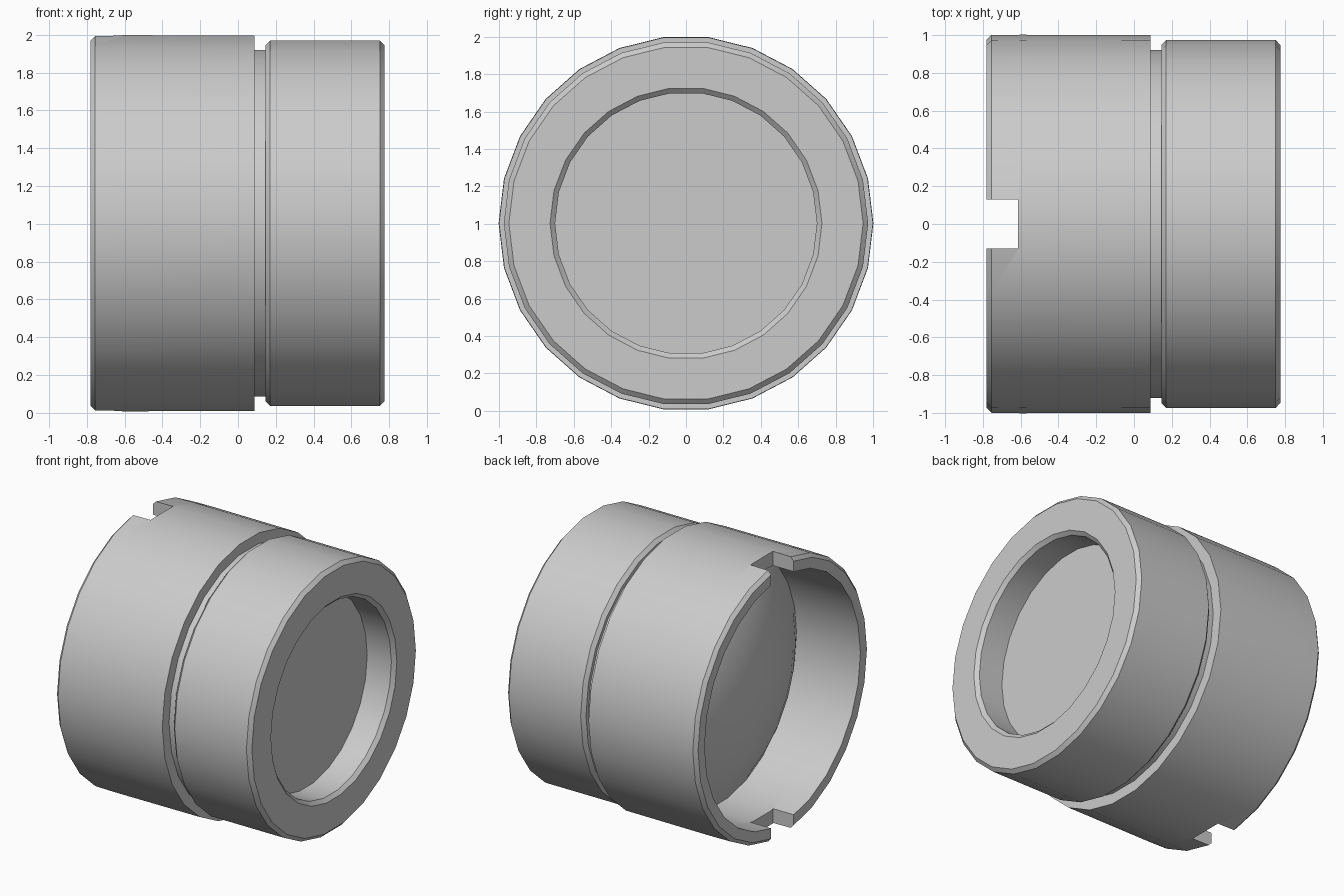
import bpy, bmesh, math

if "Cube" in bpy.data.objects:
    bpy.data.objects.remove(bpy.data.objects["Cube"])

SIDES = 26
CZ = 1.003

grey = bpy.data.materials.new("plain_grey")
grey.diffuse_color = (0.6, 0.6, 0.6, 1)
grey.use_nodes = True
grey.node_tree.nodes["Principled BSDF"].inputs["Base Color"].default_value = grey.diffuse_color


def lathe(name, profile):
    """Revolve (x, radius) points around the x axis; radius 0 makes a pole."""
    bm = bmesh.new()
    rings = []
    for x, r in profile:
        n = SIDES if r > 0 else 1
        rings.append([bm.verts.new((x, r * math.cos(2 * math.pi * i / SIDES),
                                    CZ + r * math.sin(2 * math.pi * i / SIDES)))
                      for i in range(n)])
    for a, b in zip(rings, rings[1:]):
        for i in range(SIDES):
            j = (i + 1) % SIDES
            quad = [a[i % len(a)], a[j % len(a)], b[j % len(b)], b[i % len(b)]]
            bm.faces.new(list(dict.fromkeys(quad)))
    bmesh.ops.recalc_face_normals(bm, faces=bm.faces)
    mesh = bpy.data.meshes.new(name)
    bm.to_mesh(mesh)
    bm.free()
    obj = bpy.data.objects.new(name, mesh)
    bpy.context.collection.objects.link(obj)
    return obj


# Rear lens: spherical cap bulging out of the socket floor
BASE_X, BASE_R, BULGE = -0.265, 0.90, 0.28
ball = (BASE_R ** 2 + BULGE ** 2) / (2 * BULGE)
tilt = math.asin(BASE_R / ball)
STEPS = 7
dome = [(BASE_X - BULGE + ball * (1 - math.cos(tilt * k / STEPS)),
         ball * math.sin(tilt * k / STEPS)) for k in range(STEPS + 1)]

# Barrel: lens, rear socket, wide sleeve, groove, front collar and front recess
barrel = lathe("barrel", dome + [
    (-0.60, 0.90), (-0.78, 0.90), (-0.78, 0.975), (-0.755, 1.0), (-0.60, 1.002),
    (0.088, 1.0), (0.088, 0.922), (0.145, 0.922), (0.145, 0.948), (0.17, 0.974),
    (0.75, 0.974), (0.775, 0.947), (0.775, 0.727), (0.75, 0.70),
    (0.555, 0.70), (0.555, 0)])

# Slots through the top and bottom of the rear rim
bpy.ops.mesh.primitive_cube_add(size=1, location=(-0.764, 0, CZ))
cutter = bpy.context.object
cutter.name = "slot_cutter"
cutter.scale = (0.30, 0.26, 2.4)
cut = barrel.modifiers.new("slots", 'BOOLEAN')
cut.operation = 'DIFFERENCE'
cut.solver = 'EXACT'
cut.object = cutter
bpy.ops.object.select_all(action='DESELECT')
barrel.select_set(True)
bpy.context.view_layer.objects.active = barrel
bpy.ops.object.modifier_apply(modifier=cut.name)
bpy.data.objects.remove(cutter)

# Colour and smooth shading with crisp rims
barrel.data.materials.clear()
barrel.data.materials.append(grey)
bpy.ops.object.shade_smooth_by_angle(angle=math.radians(30))
